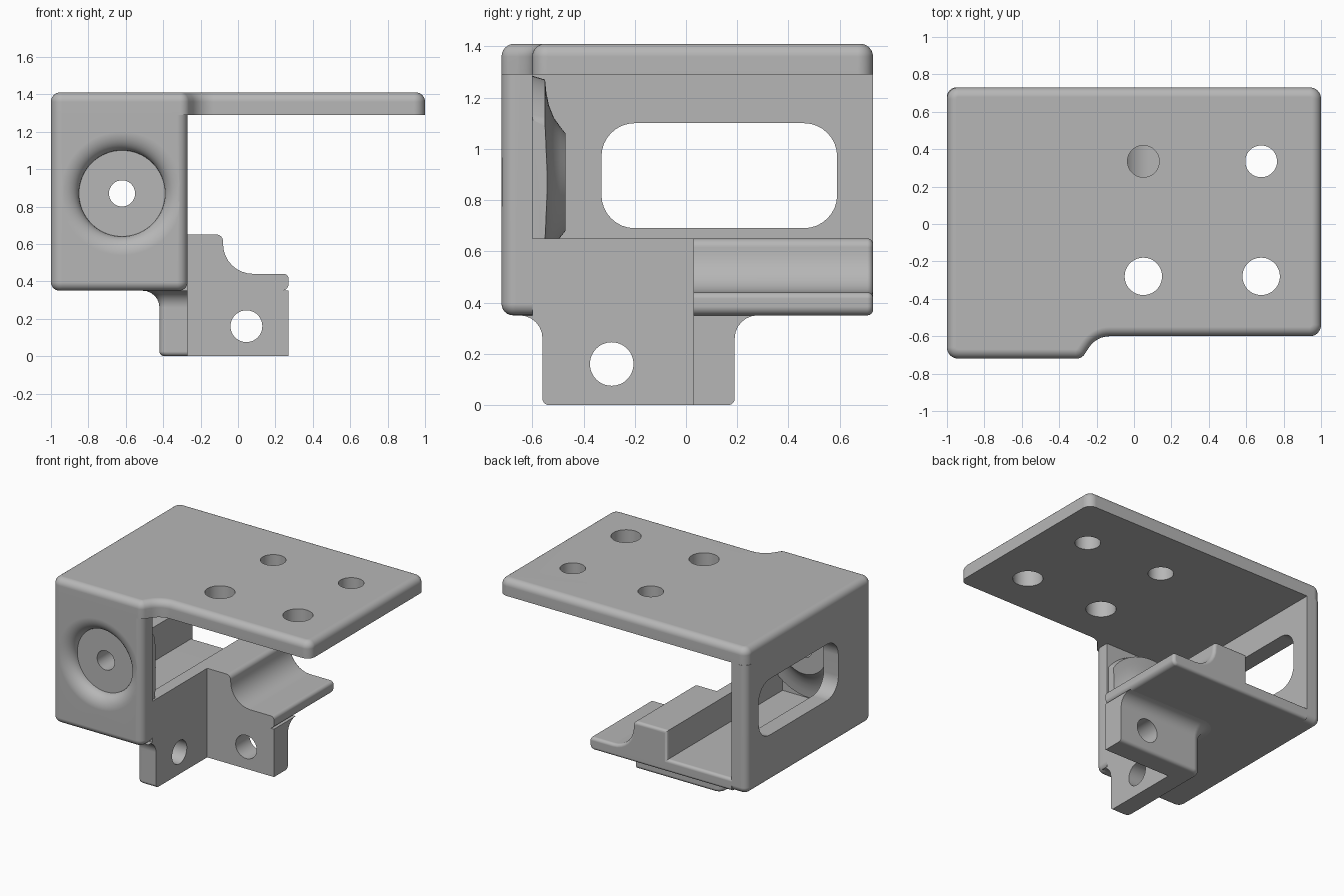
import bpy, bmesh, math
from mathutils import Vector

if "Cube" in bpy.data.objects:
    bpy.data.objects.remove(bpy.data.objects["Cube"], do_unlink=True)

grey = bpy.data.materials.new("plain_grey")
grey.use_nodes = True
COLOUR = (0.47, 0.47, 0.47, 1)
grey.diffuse_color = COLOUR
grey.node_tree.nodes["Principled BSDF"].inputs["Base Color"].default_value = COLOUR


def outline(corners, steps=8):
    """Polygon from (u, v, radius) corners, each rounded by an arc."""
    pts = []
    for i, (u, v, r) in enumerate(corners):
        p = Vector((u, v))
        if r == 0:
            pts.append(p)
            continue
        a = (Vector(corners[i - 1][:2]) - p).normalized()
        b = (Vector(corners[(i + 1) % len(corners)][:2]) - p).normalized()
        half = a.angle(b) / 2
        centre = p + (a + b).normalized() * r / math.sin(half)
        start = p + a * r / math.tan(half) - centre
        end = p + b * r / math.tan(half) - centre
        sweep = math.atan2(start.x * end.y - start.y * end.x, start.dot(end))
        for k in range(steps + 1):
            t = sweep * k / steps
            c, s = math.cos(t), math.sin(t)
            pts.append(centre + Vector((start.x * c - start.y * s, start.x * s + start.y * c)))
    return pts


def loft(name, rings, bevel=0, rule=None):
    """Skin equal-length rings, cap the ends and round the edges chosen by rule."""
    bm = bmesh.new()
    loops = [[bm.verts.new(p) for p in ring] for ring in rings]
    n = len(loops[0])
    for low, high in zip(loops, loops[1:]):
        for i in range(n):
            j = (i + 1) % n
            bm.faces.new((low[i], low[j], high[j], high[i]))
    bm.faces.new(loops[0][::-1])
    bm.faces.new(loops[-1])
    bmesh.ops.recalc_face_normals(bm, faces=bm.faces)
    if bevel:
        chosen = [e for e in bm.edges if rule(e.verts[0].co, e.verts[1].co)]
        bmesh.ops.bevel(bm, geom=chosen, offset=bevel, segments=6, profile=0.5,
                        affect='EDGES', clamp_overlap=True)
    mesh = bpy.data.meshes.new(name)
    bm.to_mesh(mesh)
    bm.free()
    mesh.materials.append(grey)
    ob = bpy.data.objects.new(name, mesh)
    bpy.context.collection.objects.link(ob)
    return ob


PLACE = {"x": lambda u, v, w: (w, u, v),
         "y": lambda u, v, w: (u, w, v),
         "z": lambda u, v, w: (u, v, w)}


def prism(name, axis, pts, lo, hi, bevel=0, rule=None):
    rings = [[PLACE[axis](u, v, w) for u, v in pts] for w in (lo, hi)]
    return loft(name, rings, bevel, rule)


def lathe(name, centre, profile, sides=64):
    """Turn a (radius, y) profile around the y axis through centre (x, z)."""
    turns = [2 * math.pi * k / sides for k in range(sides)]
    return loft(name, [[(centre[0] + r * math.cos(t), y, centre[1] + r * math.sin(t))
                        for t in turns] for r, y in profile])


def rod(axis, u, v, r, lo, hi):
    turns = [2 * math.pi * k / 48 for k in range(48)]
    return prism("cutter", axis, [(u + r * math.cos(t), v + r * math.sin(t)) for t in turns], lo, hi)


def cut(ob, tool, operation='DIFFERENCE'):
    mod = ob.modifiers.new("cut", 'BOOLEAN')
    mod.operation, mod.solver, mod.object = operation, 'EXACT', tool
    bpy.context.view_layer.update()
    graph = bpy.context.evaluated_depsgraph_get()
    mesh = bpy.data.meshes.new_from_object(ob.evaluated_get(graph))
    ob.modifiers.clear()
    ob.data = mesh
    bpy.data.objects.remove(tool, do_unlink=True)


# Top plate with a stepped front edge and four holes
plate = prism("top_plate", "z", outline([
    (-1, -0.72, 0.06), (-0.28, -0.72, 0.055), (-0.2, -0.6, 0.13),
    (1, -0.6, 0.06), (1, 0.73, 0.06), (-1, 0.73, 0.06)]), 1.29, 1.41,
    0.05, lambda a, b: min(a.z, b.z) > 1.4)
for y, r in ((0.335, 0.085), (-0.28, 0.1)):
    for x in (0.05, 0.68):
        cut(plate, rod("z", x, y, r, 1.2, 1.5))


# Side and front walls in one L-shaped piece, rounded along the outer lower edge
def outer_low_edge(a, b):
    m = (a + b) / 2
    return max(a.z, b.z) < 0.36 and (m.x < -0.95 or m.x > -0.3 or m.y < -0.65 or m.y > 0.72)


walls = prism("side_and_front_walls", "z", outline([
    (-1, 0.73, 0.05), (-1, -0.72, 0.06), (-0.27, -0.72, 0.055),
    (-0.27, -0.6, 0), (-0.88, -0.6, 0), (-0.88, 0.73, 0)]), 0.35, 1.29,
    0.045, outer_low_edge)
cut(walls, prism("cutter", "x", outline([
    (-0.33, 0.69, 0.13), (0.59, 0.69, 0.13), (0.59, 1.1, 0.13), (-0.33, 1.1, 0.13)]), -1.2, -0.8))

# Flared round recess in the front wall
HUB = (-0.62, 0.87)
flare = [(0.33 - 0.1 * math.sin(t), -0.64 - 0.08 * math.cos(t))
         for t in [math.pi / 2 * k / 8 for k in range(9)]]
cut(walls, lathe("cutter", HUB, [(0.33, -0.8)] + flare))
cut(walls, rod("y", *HUB, 0.07, -0.8, -0.5))

# Boss behind the recess, trimmed to the wall width
boss = lathe("rear_boss", HUB, [
    (0.415, -0.6), (0.4, -0.55), (0.35, -0.545), (0.3, -0.535),
    (0.25, -0.515), (0.215, -0.49), (0.19, -0.47)])
cut(boss, prism("cutter", "x", outline([
    (-0.7, 0.4, 0), (-0.4, 0.4, 0), (-0.4, 1.29, 0), (-0.7, 1.29, 0)]), -0.89, -0.285), 'INTERSECT')
cut(boss, rod("y", *HUB, 0.07, -0.8, -0.4))

# Floor: front part with an upright rib, rear part with a ridge, hollow and ledge
floor_front = prism("front_floor_and_rib", "y", outline([
    (-0.88, 0.35, 0), (-0.27, 0.35, 0), (-0.27, 0.65, 0),
    (-0.36, 0.65, 0), (-0.36, 0.44, 0), (-0.88, 0.44, 0)]), -0.6, 0.03)
floor_rear = prism("rear_floor_and_ridge", "y", outline([
    (-0.88, 0.35, 0), (0.27, 0.35, 0.035), (0.27, 0.44, 0.025),
    (-0.08, 0.44, 0.16), (-0.08, 0.65, 0.035), (-0.36, 0.65, 0),
    (-0.36, 0.44, 0), (-0.88, 0.44, 0)]), 0.03, 0.73,
    0.022, lambda a, b: min(a.y, b.y) > 0.72 and max(a.x, b.x) > -0.87)


# L-shaped mounting flange, swelling into a fillet under the floor
def flange_ring(grow, z):
    pts = outline([(-0.27, -0.56 - grow, 0), (-0.27, 0.03, 0), (0.27, 0.03, 0),
                   (0.27, 0.19 + grow, 0), (-0.42 - grow, 0.19 + grow, 0.06 + grow),
                   (-0.42 - grow, -0.56 - grow, 0.035 + grow / 2)])
    return [(x, y, z) for x, y in pts]


quarter = [math.pi / 2 * k / 6 for k in range(7)]
rings = [flange_ring(-0.025 * (1 - math.sin(t)), 0.025 * (1 - math.cos(t))) for t in quarter]
rings += [flange_ring(0.09 * (1 - math.cos(t)), 0.26 + 0.09 * math.sin(t)) for t in quarter]
flange = loft("mounting_flange", rings)
cut(flange, rod("x", -0.29, 0.16, 0.085, -0.6, -0.1))
cut(flange, rod("y", 0.045, 0.16, 0.085, -0.1, 0.4))

# Smooth the rounded areas and keep the corners crisp
for ob in (plate, walls, boss, floor_front, floor_rear, flange):
    bpy.ops.object.select_all(action='DESELECT')
    ob.select_set(True)
    bpy.context.view_layer.objects.active = ob
    bpy.ops.object.shade_smooth_by_angle(angle=math.radians(35))
    ob.modifiers.new("even_shading", 'WEIGHTED_NORMAL').keep_sharp = True
